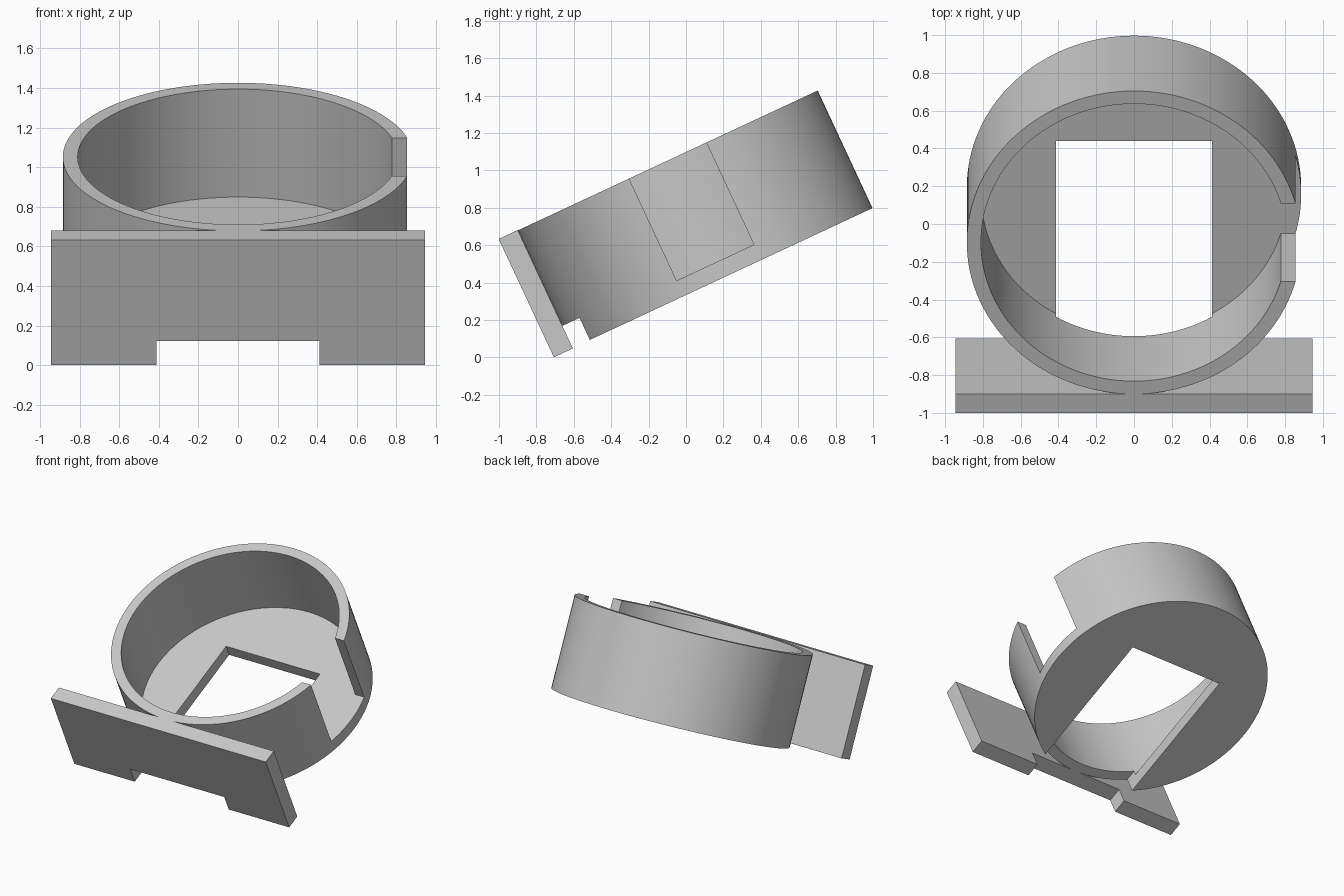
import bpy, bmesh
from math import radians
from mathutils import Matrix, Vector

cube = bpy.data.objects.get("Cube")
if cube:
    bpy.data.objects.remove(cube, do_unlink=True)

TILT = radians(25)        # whole holder leans back about x
CENTRE_Y = 0.356          # cup axis, in the untilted frame
BASE, FLOOR, RIM = 0.302, 0.393, 0.995
OUTER, INNER = 0.885, 0.81

grey = bpy.data.materials.new("light grey")
grey.use_nodes = True
grey.diffuse_color = (0.58, 0.58, 0.58, 1)
grey.node_tree.nodes["Principled BSDF"].inputs["Base Color"].default_value = grey.diffuse_color


def finish(name, bm):
    """Turn a bmesh into a tilted, coloured object."""
    bmesh.ops.recalc_face_normals(bm, faces=bm.faces)
    mesh = bpy.data.meshes.new(name)
    bm.to_mesh(mesh)
    bm.free()
    mesh.materials.append(grey)
    obj = bpy.data.objects.new(name, mesh)
    bpy.context.collection.objects.link(obj)
    obj.rotation_euler.x = TILT
    return obj


def box(name, low, high):
    low, high = Vector(low), Vector(high)
    bm = bmesh.new()
    place = Matrix.Translation((low + high) / 2) @ Matrix.Diagonal((high - low).to_4d())
    place[3][3] = 1
    bmesh.ops.create_cube(bm, size=1, matrix=place)
    return finish(name, bm)


def lathe(name, profile, steps):
    bm = bmesh.new()
    verts = [bm.verts.new((r, CENTRE_Y, z)) for r, z in profile]
    edges = [bm.edges.new(pair) for pair in zip(verts, verts[1:])]
    bmesh.ops.spin(bm, geom=verts + edges, cent=(0, CENTRE_Y, 0), axis=(0, 0, 1),
                   angle=radians(360), steps=steps, use_merge=False)
    bmesh.ops.remove_doubles(bm, verts=bm.verts, dist=0.0005)
    return finish(name, bm)


def cut(obj, cutter):
    cutter.hide_render = True
    bpy.context.view_layer.objects.active = obj
    mod = obj.modifiers.new("cut", 'BOOLEAN')
    mod.operation, mod.solver, mod.object = 'DIFFERENCE', 'EXACT', cutter
    bpy.ops.object.modifier_apply(modifier=mod.name)


# Round cup with a floor, and the flat plate at its front
cup = lathe("cup", [(0, BASE), (OUTER, BASE), (OUTER, RIM),
                    (INNER, RIM), (INNER, FLOOR), (0, FLOOR)], 128)
plate = box("front_plate", (-0.945, -0.64, 0.299), (0.945, -0.528, 0.997))

# Square opening running through the floor and out under the plate
opening = box("opening_cutter", (-0.413, -1, 0), (0.413, 0.669, 0.432))
# Slot in the left wall, down to the floor
slot = box("slot_cutter", (0.6, 0.128, FLOOR), (1.2, 0.584, 1.3))

cut(cup, opening)
cut(cup, slot)
cut(plate, opening)
for cutter in (opening, slot):
    bpy.data.objects.remove(cutter, do_unlink=True)

# Smooth the round walls, keep the edges sharp
bpy.ops.object.select_all(action='DESELECT')
cup.select_set(True)
bpy.context.view_layer.objects.active = cup
bpy.ops.object.shade_smooth_by_angle(angle=radians(30))
